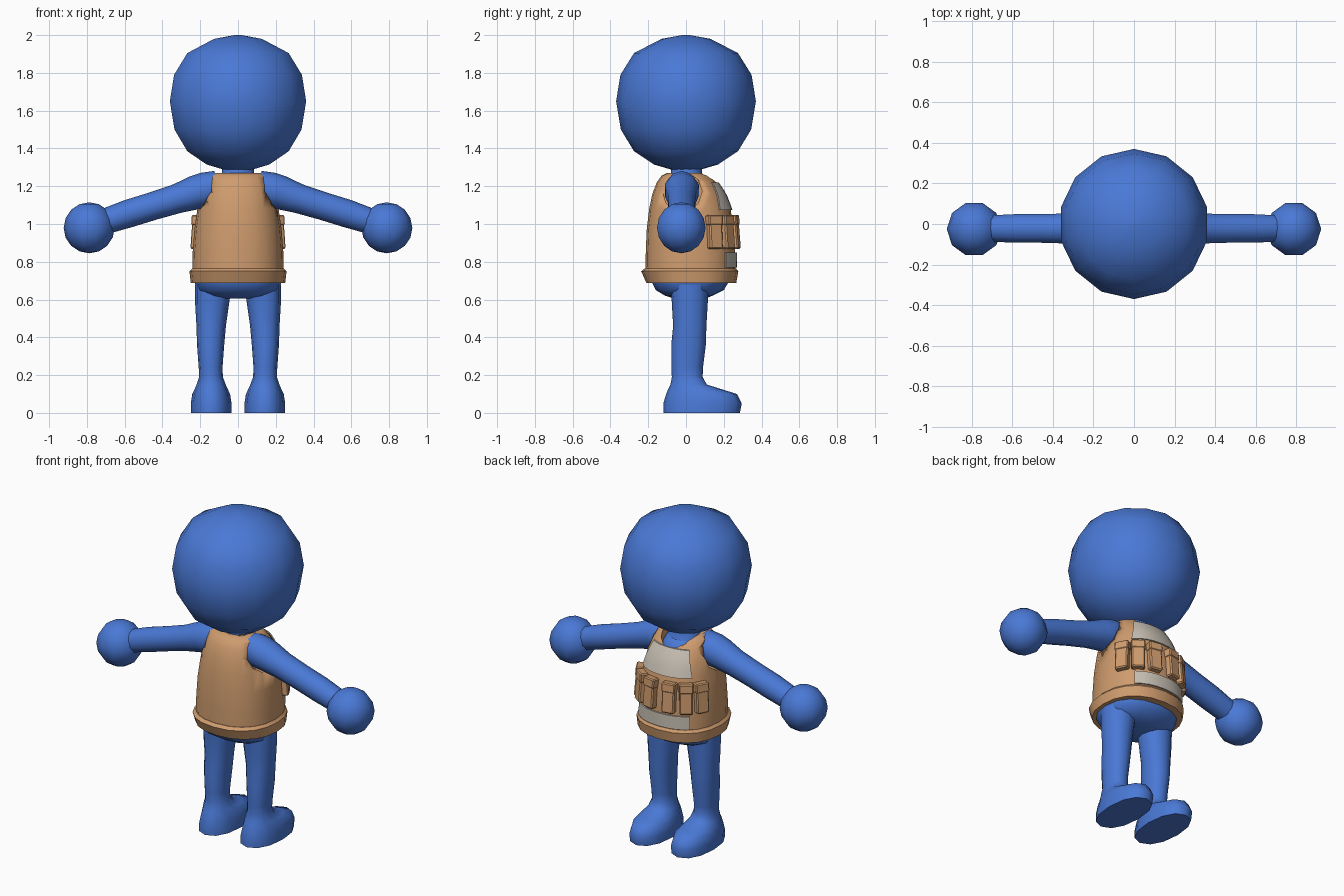
import bpy, bmesh, math
from mathutils import Vector, Matrix

if "Cube" in bpy.data.objects:
    bpy.data.objects.remove(bpy.data.objects["Cube"])


def material(name, rgb):
    m = bpy.data.materials.new(name)
    m.diffuse_color = (*rgb, 1)
    m.use_nodes = True
    m.node_tree.nodes["Principled BSDF"].inputs["Base Color"].default_value = m.diffuse_color
    return m


BLUE = material("blue", (0.068, 0.19, 0.67))
TAN = material("tan", (0.62, 0.33, 0.155))
GREY = material("warm grey", (0.58, 0.53, 0.46))


def finish(bm, name, mat, angle=50):
    bmesh.ops.recalc_face_normals(bm, faces=bm.faces)
    me = bpy.data.meshes.new(name)
    bm.to_mesh(me)
    bm.free()
    ob = bpy.data.objects.new(name, me)
    bpy.context.collection.objects.link(ob)
    me.materials.append(mat)
    bpy.ops.object.select_all(action='DESELECT')
    ob.select_set(True)
    bpy.context.view_layer.objects.active = ob
    bpy.ops.object.shade_smooth_by_angle(angle=math.radians(angle))
    return ob


def skin(bm, rings):
    """Bridge closed rings of points and cap both ends."""
    loops = [[bm.verts.new(p) for p in r] for r in rings]
    n = len(loops[0])
    for a, b in zip(loops, loops[1:]):
        for i in range(n):
            bm.faces.new((a[i], a[(i + 1) % n], b[(i + 1) % n], b[i]))
    bm.faces.new(loops[0])
    bm.faces.new(loops[-1])


def oval(row, t, power=2.0, grow=0.0):
    """Point on a level oval; row = z, centre x, half width, back y, front y; t = 0 is +y."""
    z, cx, hw, y0, y1 = row
    s, c = math.sin(t), math.cos(t)
    e = 2 / power
    x = math.copysign(abs(s) ** e, s) * (hw + grow)
    y = math.copysign(abs(c) ** e, c) * ((y1 - y0) / 2 + grow)
    return Vector((cx + x, (y0 + y1) / 2 + y, z))


def loft(name, rows, mat, n=14, power=2.0, angle=50):
    bm = bmesh.new()
    skin(bm, [[oval(r, 2 * math.pi * i / n, power) for i in range(n)] for r in rows])
    return finish(bm, name, mat, angle)


def ball(name, centre, r, seg, rings):
    bm = bmesh.new()
    bmesh.ops.create_uvsphere(bm, u_segments=seg, v_segments=rings, radius=r)
    bmesh.ops.rotate(bm, verts=bm.verts, matrix=Matrix.Rotation(math.pi / 2, 3, 'Z'))
    bmesh.ops.translate(bm, verts=bm.verts, vec=centre)
    return finish(bm, name, BLUE, 80)


# head and neck
head = [(1.28, 0.05), (1.315, 0.17), (1.385, 0.275), (1.5, 0.345), (1.65, 0.37),
        (1.79, 0.347), (1.905, 0.275), (1.98, 0.13), (2.0, 0.02)]
loft("head", [(z, 0, r, -r, r) for z, r in head], BLUE, 14, angle=80)
loft("neck", [(1.18, 0, 0.12, -0.1, 0.12), (1.245, 0, 0.1, -0.09, 0.1),
              (1.27, 0, 0.085, -0.08, 0.085), (1.34, 0, 0.085, -0.08, 0.085)], BLUE, 12)

# hips
loft("hips", [(0.605, 0, 0.09, -0.06, 0.10), (0.62, 0, 0.17, -0.11, 0.14),
              (0.65, 0, 0.215, -0.16, 0.20), (0.70, 0, 0.232, -0.185, 0.23),
              (0.74, 0, 0.232, -0.185, 0.23)], BLUE, 16, 2.3, 80)

leg_rows = [(0, 0.142, 0.108, -0.12, 0.285), (0.05, 0.142, 0.108, -0.12, 0.295),
            (0.1, 0.142, 0.1, -0.105, 0.27), (0.125, 0.142, 0.088, -0.095, 0.19),
            (0.15, 0.142, 0.077, -0.082, 0.11), (0.19, 0.143, 0.063, -0.075, 0.088),
            (0.24, 0.145, 0.063, -0.078, 0.09), (0.36, 0.145, 0.072, -0.078, 0.105),
            (0.46, 0.142, 0.078, -0.068, 0.108), (0.58, 0.137, 0.09, -0.075, 0.115),
            (0.68, 0.13, 0.098, -0.08, 0.12)]
arm_path = [(0.1, 1.2, 0.085), (0.17, 1.18, 0.095), (0.23, 1.165, 0.09), (0.32, 1.135, 0.078),
            (0.45, 1.095, 0.074), (0.58, 1.055, 0.074), (0.7, 1.015, 0.068)]

for side, s in (("left", -1), ("right", 1)):
    # leg with shoe
    loft(side + "_leg", [(z, s * cx, hw, a, b) for z, cx, hw, a, b in leg_rows], BLUE, 12, 2.2, 60)
    # arm: rings square to the sloping axis
    bm = bmesh.new()
    slope = Vector((0.3, 0, 0.954))
    rings = []
    for x, z, r in arm_path:
        ring = []
        for i in range(10):
            t = 2 * math.pi * i / 10
            p = Vector((x, -0.022, z)) + slope * r * math.cos(t) + Vector((0, r * math.sin(t), 0))
            ring.append((s * p.x, p.y, p.z))
        rings.append(ring)
    skin(bm, rings)
    finish(bm, side + "_arm", BLUE, 60)
    # round hand
    ball(side + "_hand", (s * 0.788, -0.025, 0.98), 0.135, 10, 8)

# vest body
P = 2.25
vest_rows = [(0.72, 0, 0.243, -0.215, 0.262), (0.85, 0, 0.24, -0.213, 0.26),
             (0.97, 0, 0.231, -0.208, 0.252), (1.08, 0, 0.215, -0.195, 0.236),
             (1.16, 0, 0.2, -0.178, 0.205), (1.22, 0, 0.18, -0.155, 0.165),
             (1.255, 0, 0.16, -0.13, 0.13), (1.27, 0, 0.14, -0.1, 0.1)]
vest = loft("vest", vest_rows, TAN, 20, P, 40)


def vest_point(t, z, grow):
    for a, b in zip(vest_rows, vest_rows[1:]):
        if z <= b[0]:
            f = (z - a[0]) / (b[0] - a[0])
            return oval([u + (v - u) * f for u, v in zip(a, b)], t, P, grow)


# cut armholes and the scooped neckline
def cutter(name, matrix, r, depth, sides):
    bm = bmesh.new()
    bmesh.ops.create_cone(bm, cap_ends=True, segments=sides, radius1=r, radius2=r,
                          depth=depth, matrix=matrix)
    ob = finish(bm, name, TAN)
    ob.hide_render = True
    ob.hide_viewport = True
    mod = vest.modifiers.new(name, 'BOOLEAN')
    mod.operation = 'DIFFERENCE'
    mod.solver = 'EXACT'
    mod.object = ob


for s in (-1, 1):
    cutter("armhole_cutter", Matrix.Translation((s * 0.29, -0.02, 1.172))
           @ Matrix.Rotation(math.pi / 2, 4, 'Y'), 0.105, 0.3, 10)
cutter("neck_cutter", Matrix.Translation((0, 0.05, 1.28)) @ Matrix.Rotation(-0.25, 4, 'X')
       @ Matrix.Diagonal((1, 1.25, 1, 1)), 0.105, 0.12, 14)
# body showing inside the neckline
loft("chest", [(1.1, 0, 0.125, -0.1, 0.16), (1.2, 0, 0.12, -0.1, 0.145),
               (1.235, 0, 0.105, -0.09, 0.11), (1.25, 0, 0.08, -0.07, 0.08)], BLUE, 14, angle=80)

# vest hem band
loft("vest_hem", [(0.688, 0, 0.225, -0.19, 0.24), (0.688, 0, 0.25, -0.21, 0.266),
                  (0.75, 0, 0.257, -0.237, 0.277), (0.765, 0, 0.243, -0.218, 0.265)],
     TAN, 20, P, 35)


# grey panels wrapped on the front
def panel(name, z0, z1, half0, half1, cols=8, rows=4):
    bm = bmesh.new()
    layers = []
    for grow in (0.001, 0.009):
        grid = []
        for j in range(rows + 1):
            f = j / rows
            h = math.radians(half0 + (half1 - half0) * f)
            grid.append([bm.verts.new(vest_point(h * (2 * i / cols - 1), z0 + (z1 - z0) * f, grow))
                         for i in range(cols + 1)])
        layers.append(grid)
        for j in range(rows):
            for i in range(cols):
                bm.faces.new((grid[j][i], grid[j][i + 1], grid[j + 1][i + 1], grid[j + 1][i]))
    rims = [g[0] + [r[-1] for r in g[1:]] + g[-1][-2::-1] + [r[0] for r in g[-2:0:-1]]
            for g in layers]
    n = len(rims[0])
    for i in range(n):
        k = (i + 1) % n
        bm.faces.new((rims[0][i], rims[0][k], rims[1][k], rims[1][i]))
    finish(bm, name, GREY, 40)


panel("chest_panel", 1.075, 1.22, 47, 38)
panel("waist_panel", 0.77, 0.85, 42, 42)


# pouches with flaps around the front
def block(name, t, z, size, out, bevel):
    bm = bmesh.new()
    bmesh.ops.create_cube(bm, size=1)
    bmesh.ops.scale(bm, verts=bm.verts, vec=size)
    bmesh.ops.bevel(bm, geom=bm.edges[:], offset=bevel, segments=1, affect='EDGES')
    p = vest_point(t, z, out)
    d = vest_point(t + 0.05, z, out) - vest_point(t - 0.05, z, out)
    m = Matrix.Translation(p) @ Matrix.Rotation(math.atan2(d.y, d.x), 4, 'Z') \
        @ Matrix.Rotation(0.08, 4, 'X')
    bmesh.ops.transform(bm, verts=bm.verts, matrix=m)
    finish(bm, name, TAN, 30)


for deg in (-60, -37, -13, 13, 37, 60):
    t = math.radians(deg)
    block("pouch", t, 0.95, (0.076, 0.045, 0.165), 0.008, 0.007)
    block("pouch_flap", t, 1.02, (0.082, 0.05, 0.055), 0.012, 0.006)
